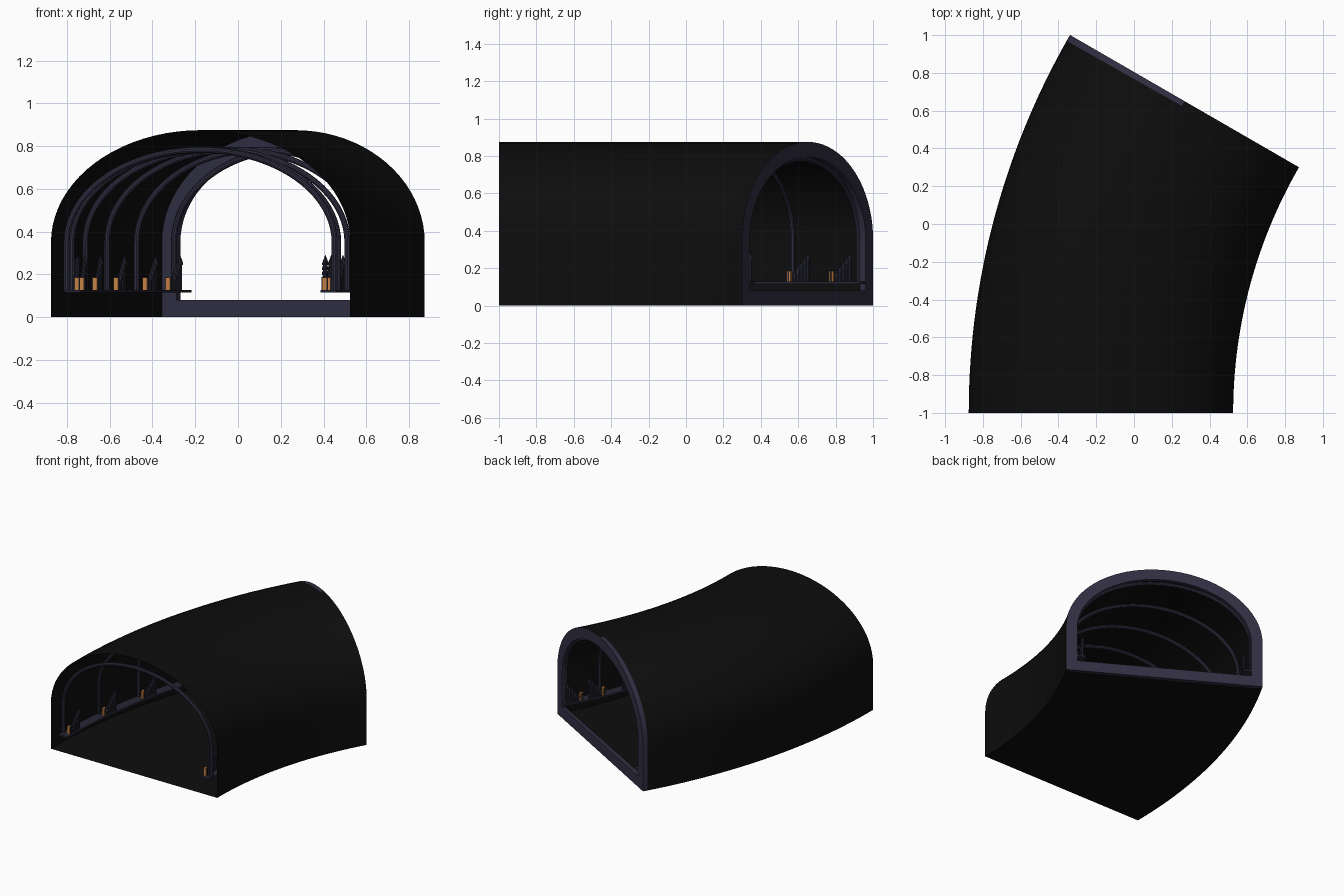
import bpy, bmesh
from math import sin, cos, pi, radians
from mathutils import Matrix, Vector

cube = bpy.data.objects.get("Cube")
if cube:
    bpy.data.objects.remove(cube, do_unlink=True)

BEND, CENTRE_X, TURN = 3.3, 3.125, radians(30)
SPRING = 0.35
INSET = radians(0.7)


def material(name, rgb, rough=0.7):
    m = bpy.data.materials.new(name)
    m.use_nodes = True
    m.diffuse_color = (*rgb, 1)
    node = m.node_tree.nodes["Principled BSDF"]
    node.inputs["Base Color"].default_value = (*rgb, 1)
    node.inputs["Roughness"].default_value = rough
    return m


black = material("black lining", (0.004, 0.004, 0.004))
violet = material("dark violet stone", (0.03, 0.028, 0.055))
slate = material("dark slate", (0.02, 0.02, 0.036))
amber = material("amber glow", (0.55, 0.22, 0.06))


def place(u, z, angle):
    """Point at sideways offset u (positive to the inner side of the bend)."""
    r = BEND - u
    return Vector((CENTRE_X - r * cos(angle), -1 + r * sin(angle), z))


def arch(half, top, foot, steps=40):
    """Straight walls with an elliptical vault."""
    vault = [(half * cos(pi * i / steps), SPRING + (top - SPRING) * sin(pi * i / steps))
             for i in range(steps + 1)]
    return [(half, foot)] + vault + [(-half, foot)]


def finish(name, bm, mat, smooth=True):
    bmesh.ops.recalc_face_normals(bm, faces=bm.faces)
    mesh = bpy.data.meshes.new(name)
    bm.to_mesh(mesh)
    bm.free()
    mesh.materials.append(mat)
    ob = bpy.data.objects.new(name, mesh)
    bpy.context.collection.objects.link(ob)
    if smooth:
        bpy.ops.object.select_all(action='DESELECT')
        ob.select_set(True)
        bpy.context.view_layer.objects.active = ob
        bpy.ops.object.shade_smooth_by_angle(angle=radians(35))
    return ob


def sweep(name, profile, mat, start=0.0, end=TURN, steps=30, capped=False):
    """Carry a closed profile along the bend."""
    bm = bmesh.new()
    rows = [[bm.verts.new(place(u, z, start + (end - start) * i / steps)) for u, z in profile]
            for i in range(steps + 1)]
    for a, b in zip(rows, rows[1:]):
        for j in range(len(profile)):
            k = (j + 1) % len(profile)
            bm.faces.new((a[j], a[k], b[k], b[j]))
    if capped:
        bm.faces.new(rows[0])
        bm.faces.new(rows[-1])
    return finish(name, bm, mat)


# Tunnel lining with floor, open at both ends
sweep("tunnel_lining", arch(0.7, 0.875, 0), black)

# Portal frame at the back end
bm = bmesh.new()
loops = []
for angle in (TURN - radians(0.5), TURN + radians(0.01)):
    for half, top, foot in ((0.7, 0.875, 0.0), (0.62, 0.795, 0.08)):
        loops.append([bm.verts.new(place(u, z, angle)) for u, z in arch(half, top, foot)])
for a, b in ((0, 1), (1, 3), (3, 2), (2, 0)):
    n = len(loops[a])
    for j in range(n):
        k = (j + 1) % n
        bm.faces.new((loops[a][j], loops[a][k], loops[b][k], loops[b][j]))
finish("portal_frame", bm, violet)

# Ledges along both walls
for side, label in ((1, "left"), (-1, "right")):
    section = [(side * 0.56, 0.115), (side * 0.635, 0.115), (side * 0.635, 0.128), (side * 0.56, 0.128)]
    sweep(label + "_ledge", section, slate, capped=True)


# Round ribs under the vault
def rib(name, angle, radius=0.014, sides=10):
    path = arch(0.627, 0.783, 0.12)
    bm = bmesh.new()
    rings = []
    for i, (u, z) in enumerate(path):
        before, after = path[max(i - 1, 0)], path[min(i + 1, len(path) - 1)]
        run = Vector((after[0] - before[0], after[1] - before[1])).normalized()
        ring = []
        for s in range(sides):
            t = 2 * pi * s / sides
            out = radius * cos(t)
            ring.append(bm.verts.new(place(u + run.y * out, z - run.x * out,
                                           angle + radius * sin(t) / (BEND - u))))
        rings.append(ring)
    for a, b in zip(rings, rings[1:]):
        for s in range(sides):
            k = (s + 1) % sides
            bm.faces.new((a[s], a[k], b[k], b[s]))
    bm.faces.new(rings[0])
    bm.faces.new(rings[-1])
    finish(name, bm, violet)


STATIONS = [INSET + (TURN - 2 * INSET) * i / 5 for i in range(6)]
for i, angle in enumerate(STATIONS):
    rib(f"rib_{i + 1}", angle)


def turned(u, z, angle):
    return Matrix.Translation(place(u, z, angle)) @ Matrix.Rotation(-angle, 4, 'Z')


def box(bm, matrix, size):
    bmesh.ops.create_cube(bm, size=1, matrix=matrix @ Matrix.Diagonal((*size, 1)))


# Clusters of pointed spires with a glowing lamp, at every rib on both ledges
for side, label in ((1, "left"), (-1, "right")):
    u = side * 0.58
    r = BEND - u
    for i, angle in enumerate(STATIONS):
        angle = min(angle, radians(27.3))
        lamp = bmesh.new()
        box(lamp, turned(u, 0.157, angle), (0.022, 0.024, 0.058))
        finish(f"{label}_lamp_{i + 1}", lamp, amber, False)
        posts = bmesh.new()
        for du in (-0.013, 0.013):
            box(posts, turned(u + du, 0.157, angle), (0.005, 0.008, 0.064))
        spires = posts
        for k in range(5):
            tall = 0.045 + 0.024 * k
            at = angle + (0.03 + 0.02 * k) / r
            for z, length, low, high in ((0.128 + tall / 2 - 0.01, tall - 0.02, 0.01, 0.01),
                                         (0.128 + tall - 0.02, 0.008, 0.015, 0.015),
                                         (0.128 + tall + 0.004, 0.04, 0.015, 0.0)):
                bmesh.ops.create_cone(spires, cap_ends=True, segments=8, radius1=low, radius2=high,
                                      depth=length, matrix=turned(u, z, at))
        finish(f"{label}_spires_{i + 1}", spires, slate, False)
